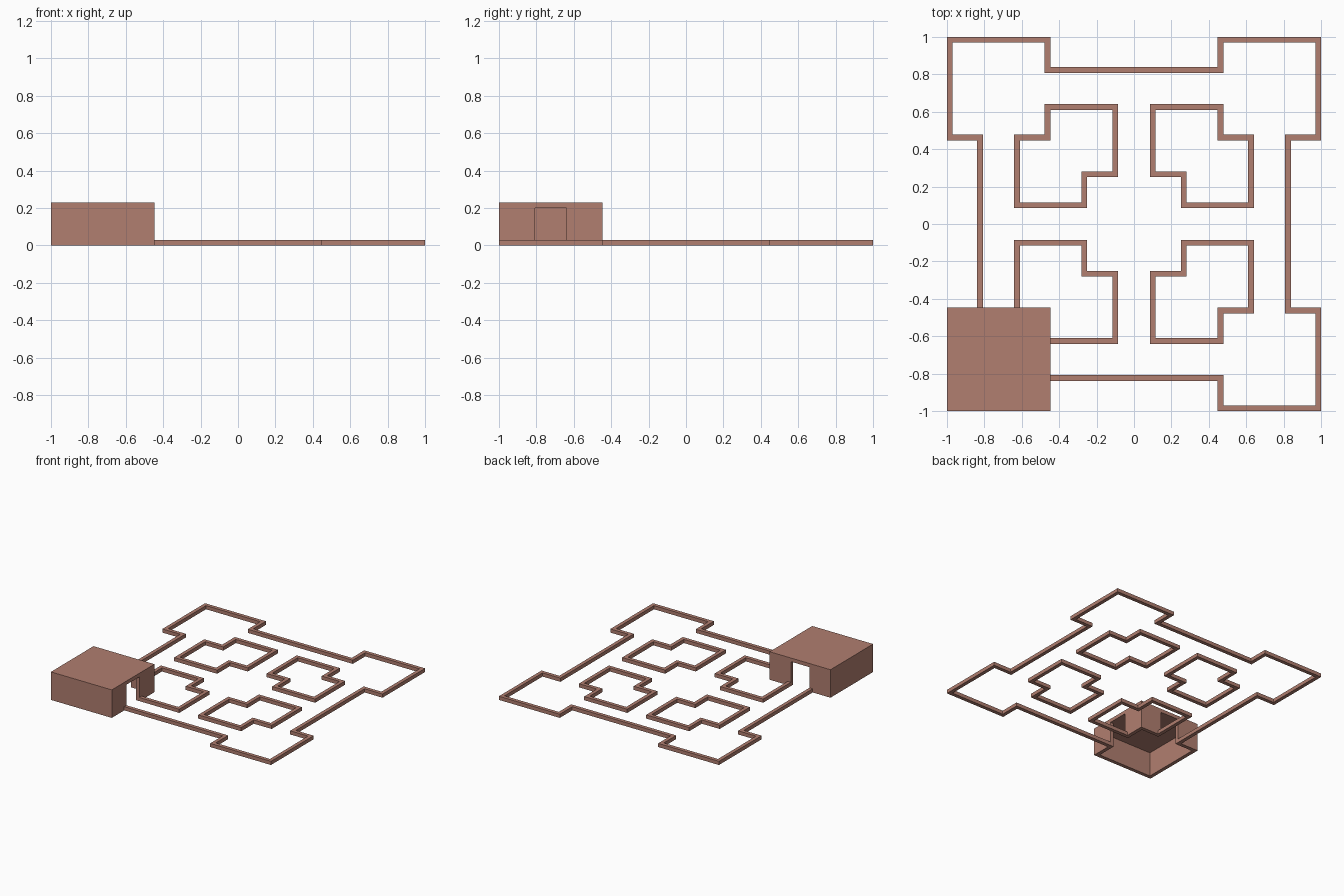
import bpy, bmesh

if "Cube" in bpy.data.objects:
    bpy.data.objects.remove(bpy.data.objects["Cube"])

W, H, TOP, CEIL = 0.03, 0.03, 0.20, 0.23   # wall width, kerb height, room wall top, roof top
A, B, C, D = 0.447, 0.838, 0.64, 0.086     # plan offsets: corner room, outer wall, inner ring
E = A + W                                  # other side of the corner-room wall
F = 0.25                                   # notch of the inner ring

clay = bpy.data.materials.new("clay_brown")
clay.diffuse_color = (0.44, 0.21, 0.16, 1)
clay.use_nodes = True
clay.node_tree.nodes["Principled BSDF"].inputs["Base Color"].default_value = clay.diffuse_color


def finish(name, bm):
    bmesh.ops.recalc_face_normals(bm, faces=bm.faces)
    me = bpy.data.meshes.new(name)
    bm.to_mesh(me)
    bm.free()
    me.materials.append(clay)
    ob = bpy.data.objects.new(name, me)
    bpy.context.collection.objects.link(ob)


def inset(pts, d):
    """Inset a counter-clockwise right-angled outline by d."""
    out = []
    for i, p in enumerate(pts):
        a, b = pts[i - 1], pts[(i + 1) % len(pts)]
        n = [0, 0]
        for s, t in ((a, p), (p, b)):
            dx, dy = t[0] - s[0], t[1] - s[1]
            length = abs(dx) + abs(dy)
            n[0] -= dy / length
            n[1] += dx / length
        out.append((p[0] + n[0] * d, p[1] + n[1] * d))
    return out


def ring(name, pts, sx=1, sy=1):
    """Closed low wall following an outline, mirrored by sx, sy."""
    bm = bmesh.new()
    rows = [[bm.verts.new((x * sx, y * sy, z)) for x, y in line]
            for line, z in ((pts, 0), (pts, H), (inset(pts, W), H), (inset(pts, W), 0))]
    n = len(pts)
    for r in range(4):
        u, v = rows[r], rows[(r + 1) % 4]
        for i in range(n):
            j = (i + 1) % n
            bm.faces.new((u[i], u[j], v[j], v[i]))
    finish(name, bm)


def prism(name, pts, z0, z1):
    bm = bmesh.new()
    face = bm.faces.new([bm.verts.new((x, y, z0)) for x, y in pts])
    res = bmesh.ops.extrude_face_region(bm, geom=[face], use_keep_orig=True)
    verts = [g for g in res["geom"] if isinstance(g, bmesh.types.BMVert)]
    bmesh.ops.translate(bm, verts=verts, vec=(0, 0, z1 - z0))
    finish(name, bm)


# Outer low wall: one quarter of the outline turned four times
quarter = [(B, A), (1, A), (1, 1), (A, 1), (A, B)]
outline = []
for k in range(4):
    outline += quarter
    quarter = [(-y, x) for x, y in quarter]
# drop nothing: consecutive quarters join with straight walls
ring("outer_low_wall", outline)

# Four inner low walls
inner = [(D, F), (F, F), (F, D), (C, D), (C, E), (E, E), (E, C), (D, C)]
for sx, sy, tag in ((1, 1, "back_right"), (-1, 1, "back_left"),
                    (1, -1, "front_right"), (-1, -1, "front_left")):
    ring("inner_low_wall_" + tag, inner, sx, sy)

# Full-height corner room: outer wall, inner corner wall, flat roof
b = B - W
prism("room_outer_wall", [(-b, -A), (-1, -A), (-1, -1), (-A, -1), (-A, -b), (-E, -b),
                          (-E, W - 1), (W - 1, W - 1), (W - 1, -E), (-b, -E)], H, TOP)
prism("room_inner_corner_wall", [(-C, -E), (-E, -E), (-E, -C), (-A, -C), (-A, -A), (-C, -A)], H, TOP)
prism("room_roof", [(-1, -1), (-A, -1), (-A, -A), (-1, -A)], TOP, CEIL)
